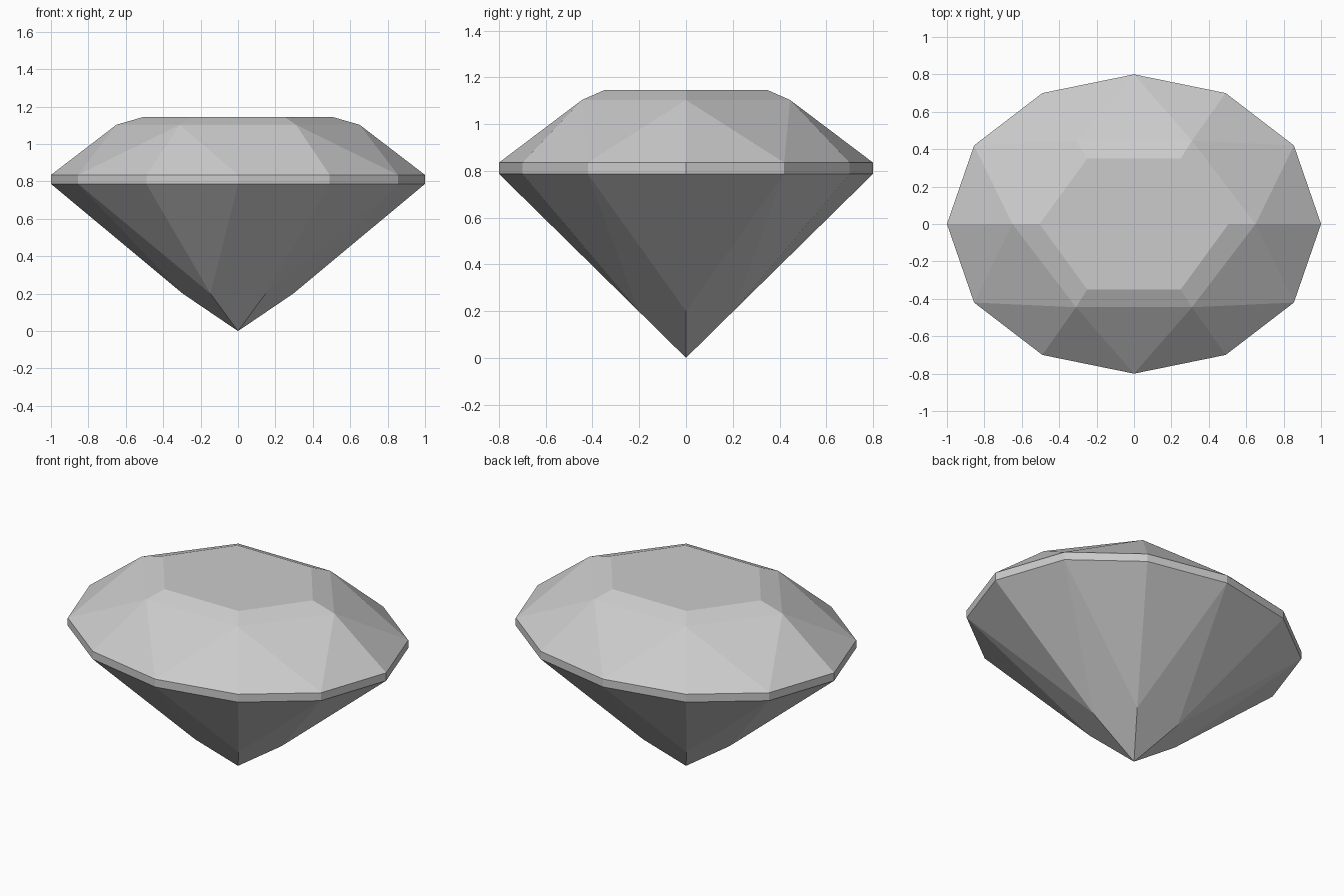
import bpy
import bmesh

cube = bpy.data.objects.get("Cube")
if cube:
    bpy.data.objects.remove(cube)

stone = bpy.data.materials.new("pale_grey_stone")
stone.use_nodes = True
colour = (0.6, 0.6, 0.6, 1)
stone.diffuse_color = colour
stone.node_tree.nodes["Principled BSDF"].inputs["Base Color"].default_value = colour

bm = bmesh.new()


def ring(quarter, z):
    """Mirror a quarter outline, running from +x towards +y, into a closed ring."""
    half = quarter + [(-x, y) for x, y in reversed(quarter) if x > 0]
    full = half + [(x, -y) for x, y in reversed(half) if y > 0]
    return [bm.verts.new((x, y, z)) for x, y in full]


def band(lower, upper):
    """Join two rings of equal count with quads."""
    n = len(lower)
    for i in range(n):
        j = (i + 1) % n
        bm.faces.new((lower[i], lower[j], upper[j], upper[i]))


def facets(outer, inner):
    """Join a twelve-sided ring to a six-sided ring with triangles."""
    for i, v in enumerate(inner):
        after = inner[(i + 1) % 6]
        left, mid, right = (outer[(2 * i + k) % 12] for k in range(3))
        bm.faces.new((left, mid, v))
        bm.faces.new((mid, right, after))
        bm.faces.new((mid, after, v))


# Girdle
outline = [(1, 0), (0.855, 0.42), (0.49, 0.70), (0, 0.80)]
girdle_low = ring(outline, 0.787)
girdle_high = ring(outline, 0.835)
band(girdle_low, girdle_high)

# Crown with bevelled flat table
crown = ring([(0.65, 0), (0.31, 0.445)], 1.103)
table = ring([(0.505, 0), (0.25, 0.35)], 1.145)
facets(girdle_high, crown)
band(crown, table)
bm.faces.new(table)

# Pavilion and pointed tip
pavilion = ring([(0.295, 0), (0.147, 0.203)], 0.2)
facets(girdle_low, pavilion)
tip = bm.verts.new((0, 0, 0))
for i in range(6):
    bm.faces.new((pavilion[i], tip, pavilion[(i + 1) % 6]))

bmesh.ops.recalc_face_normals(bm, faces=bm.faces)
mesh = bpy.data.meshes.new("cut_gem")
bm.to_mesh(mesh)
bm.free()
mesh.materials.append(stone)
gem = bpy.data.objects.new("cut_gem", mesh)
bpy.context.collection.objects.link(gem)
